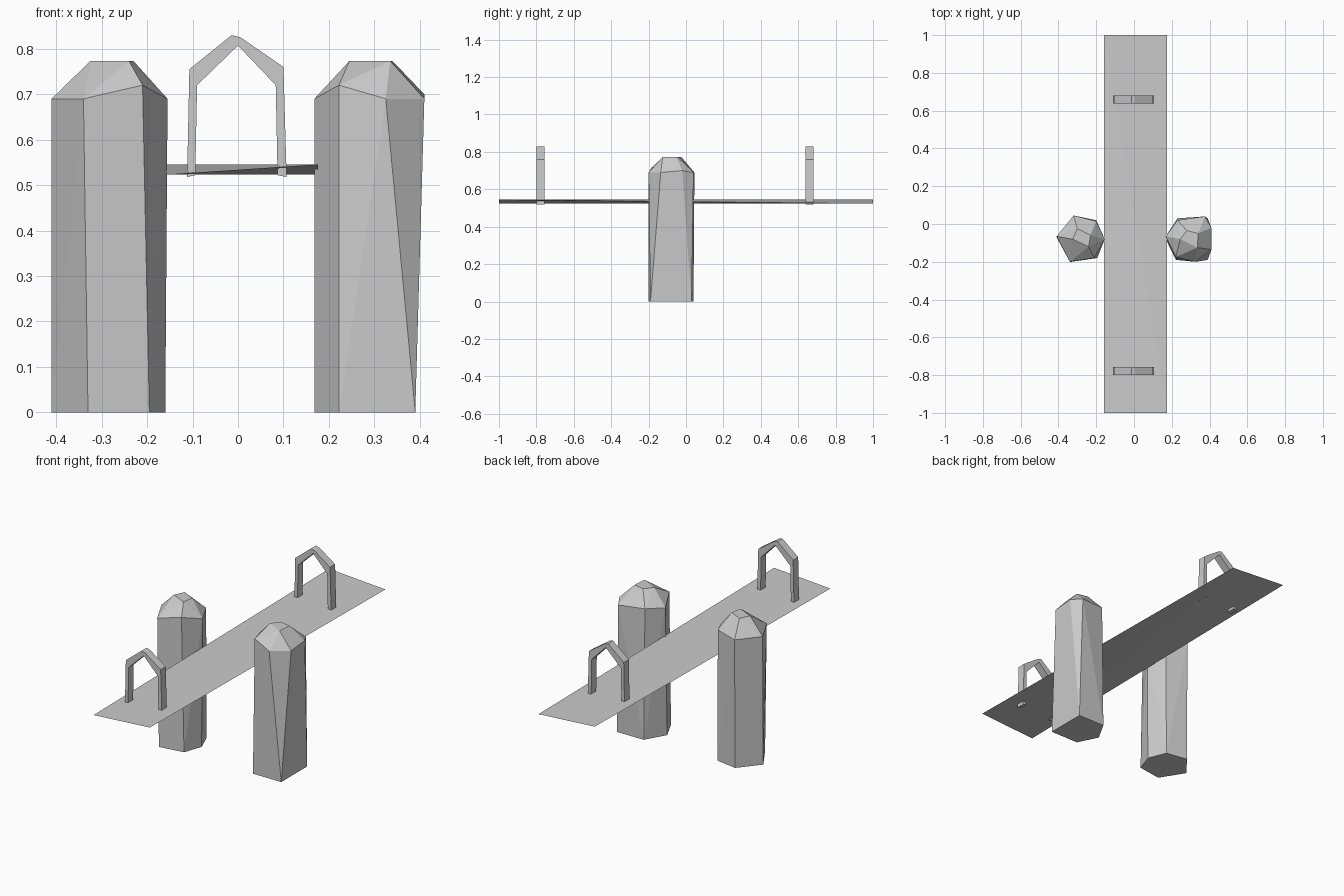
import bpy, bmesh, math

cube = bpy.data.objects.get("Cube")
if cube:
    bpy.data.objects.remove(cube, do_unlink=True)

stone = bpy.data.materials.new("plain_grey")
stone.use_nodes = True
GREY = (0.6, 0.6, 0.6, 1)
stone.diffuse_color = GREY
stone.node_tree.nodes["Principled BSDF"].inputs["Base Color"].default_value = GREY


def finish(name, bm):
    bmesh.ops.recalc_face_normals(bm, faces=bm.faces[:])
    mesh = bpy.data.meshes.new(name)
    bm.to_mesh(mesh)
    bm.free()
    mesh.materials.append(stone)
    obj = bpy.data.objects.new(name, mesh)
    bpy.context.collection.objects.link(obj)
    return obj


def hull(name, points):
    """Faceted solid stretched around a few corner points."""
    bm = bmesh.new()
    for p in points:
        bm.verts.new(p)
    res = bmesh.ops.convex_hull(bm, input=bm.verts[:])
    loose = {v for v in res["geom_interior"] + res["geom_unused"]
             if isinstance(v, bmesh.types.BMVert)}
    bmesh.ops.delete(bm, geom=list(loose), context="VERTS")
    bmesh.ops.dissolve_limit(bm, angle_limit=math.radians(2),
                             verts=bm.verts[:], edges=bm.edges[:])
    return finish(name, bm)


def post(name, base, shoulder, crown):
    """Irregular stone post: foot ring, shoulder ring, small flat crown."""
    points = [(x, y, 0) for x, y in base] + shoulder
    points += [(x, y, 0.773) for x, y in crown]
    return hull(name, points)


# Stone posts on either side
post("right_post",
     [(-.41, -.07), (-.33, -.2), (-.195, -.18), (-.16, -.08), (-.2, .02), (-.32, .04)],
     [(-.41, -.065, .69), (-.34, -.2, .69), (-.21, -.18, .72),
      (-.155, -.08, .69), (-.2, .015, .7), (-.32, .045, .69)],
     [(-.325, -.08), (-.24, -.12), (-.23, -.06), (-.3, -.025)])
post("left_post",
     [(.168, -.08), (.222, -.19), (.39, -.19), (.39, .03), (.23, .03)],
     [(.168, -.065, .69), (.222, -.175, .72), (.325, -.2, .69),
      (.41, -.135, .69), (.41, -.02, .7), (.375, .04, .69), (.23, .02, .7)],
     [(.245, -.08), (.335, -.125), (.34, -.05), (.28, -.035)])

# Thin plank with slightly twisted ends
hull("plank", [(-.158, -1, .523), (.176, -1, .545), (.176, 1, .523), (-.158, 1, .545)])


# Pointed hand hoops near both ends
OUTER = [(-.112, .518), (-.107, .755), (-.014, .83), (.006, .825), (.1, .76), (.107, .518)]
INNER = [(.087, .522), (.083, .72), (0, .807), (-.09, .72), (-.094, .522)]


def hoop(name, y, depth=0.043):
    bm = bmesh.new()
    face = bm.faces.new([bm.verts.new((x, y - depth / 2, z)) for x, z in OUTER + INNER])
    new = bmesh.ops.extrude_face_region(bm, geom=[face])["geom"]
    verts = [v for v in new if isinstance(v, bmesh.types.BMVert)]
    bmesh.ops.translate(bm, verts=verts, vec=(0, depth, 0))
    return finish(name, bm)


hoop("front_hoop", -.778)
hoop("back_hoop", .66)
